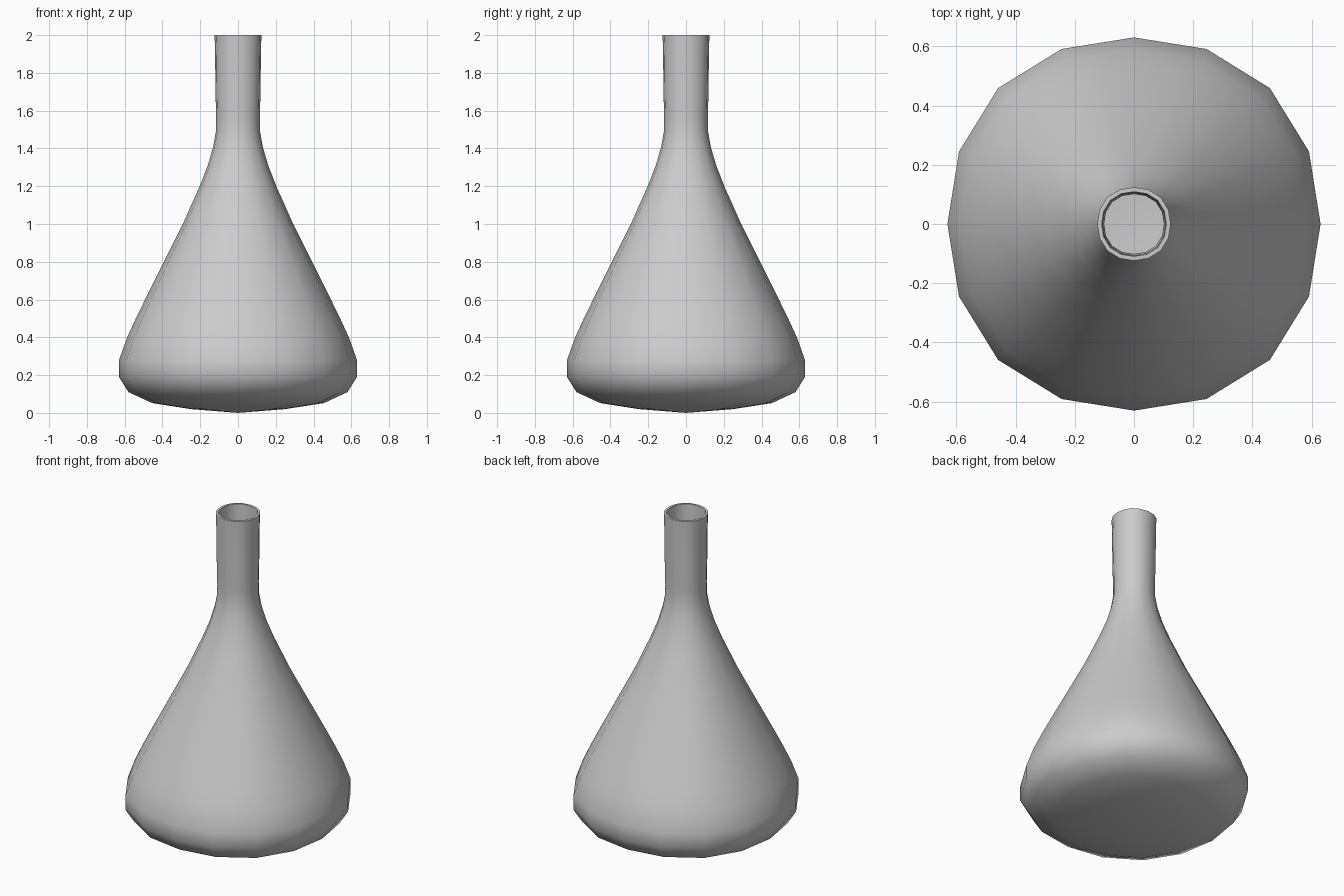
import bpy, bmesh, math

if "Cube" in bpy.data.objects:
    bpy.data.objects.remove(bpy.data.objects["Cube"])

SIDES = 16
# outer wall from the domed base up to the rim: (radius, height)
PROFILE = [(0.25, 0.02), (0.455, 0.052), (0.58, 0.11), (0.63, 0.19), (0.63, 0.28),
           (0.587, 0.4), (0.541, 0.5), (0.492, 0.6), (0.392, 0.8), (0.292, 1.0),
           (0.203, 1.2), (0.16, 1.31), (0.131, 1.41), (0.117, 1.49), (0.116, 1.56),
           (0.12, 1.75), (0.121, 1.9), (0.124, 2.0)]

bm = bmesh.new()


def ring(r, z):
    """Sixteen-sided ring, very slightly fuller on the diagonals."""
    verts = []
    for i in range(SIDES):
        a = 2 * math.pi * i / SIDES
        rr = r * (1 + 0.015 * (1 - math.cos(4 * a)))
        verts.append(bm.verts.new((rr * math.cos(a), rr * math.sin(a), z)))
    return verts


# base cap
rings = [ring(r, z) for r, z in PROFILE]
bottom = bm.verts.new((0, 0, 0))
for i in range(SIDES):
    bm.faces.new((bottom, rings[0][(i + 1) % SIDES], rings[0][i]))

# walls
for low, high in zip(rings, rings[1:]):
    for i in range(SIDES):
        j = (i + 1) % SIDES
        bm.faces.new((low[i], low[j], high[j], high[i]))

mesh = bpy.data.meshes.new("flask")
bm.to_mesh(mesh)
bm.free()
flask = bpy.data.objects.new("flask", mesh)
bpy.context.collection.objects.link(flask)

# thin hollow shell, open at the neck
shell = flask.modifiers.new("wall_thickness", 'SOLIDIFY')
shell.thickness = 0.015
shell.offset = -1

bpy.context.view_layer.objects.active = flask
flask.select_set(True)
bpy.ops.object.modifier_apply(modifier=shell.name)
bpy.ops.object.shade_smooth_by_angle(angle=math.radians(60))
